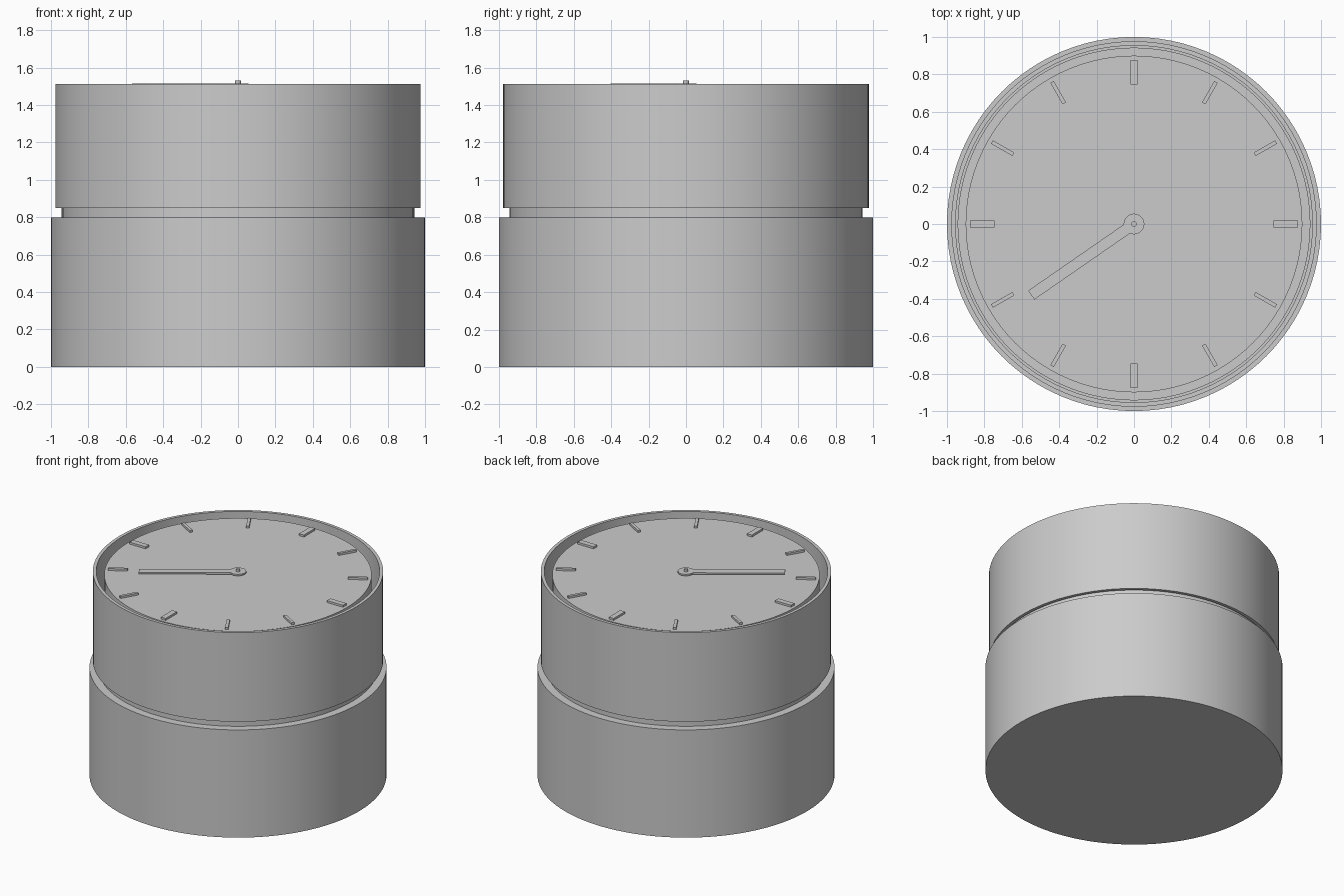
import bpy
import math

cube = bpy.data.objects.get("Cube")
if cube:
    bpy.data.objects.remove(cube, do_unlink=True)

grey = bpy.data.materials.new("plain grey")
grey.use_nodes = True
colour = (0.6, 0.6, 0.6, 1)
grey.diffuse_color = colour
grey.node_tree.nodes["Principled BSDF"].inputs["Base Color"].default_value = colour


def finish(obj, name):
    obj.name = name
    obj.data.materials.append(grey)
    return obj


def cylinder(name, radius, bottom, top, sides=96):
    bpy.ops.mesh.primitive_cylinder_add(
        vertices=sides, radius=radius, depth=top - bottom,
        location=(0, 0, (bottom + top) / 2))
    obj = finish(bpy.context.object, name)
    bpy.ops.object.shade_smooth_by_angle(angle=math.radians(30))
    return obj


def tube(name, outer, inner, bottom, top, sides=96):
    # Revolve a closed rectangular section
    section = [(outer, bottom), (outer, top), (inner, top), (inner, bottom)]
    verts, faces = [], []
    for i in range(sides):
        a = math.tau * i / sides
        verts += [(r * math.cos(a), r * math.sin(a), z) for r, z in section]
        here, after = 4 * i, 4 * ((i + 1) % sides)
        for k in range(4):
            n = (k + 1) % 4
            faces.append((here + k, after + k, after + n, here + n))
    mesh = bpy.data.meshes.new(name)
    mesh.from_pydata(verts, [], faces)
    obj = bpy.data.objects.new(name, mesh)
    bpy.context.collection.objects.link(obj)
    bpy.ops.object.select_all(action='DESELECT')
    bpy.context.view_layer.objects.active = obj
    obj.select_set(True)
    bpy.ops.object.shade_smooth_by_angle(angle=math.radians(30))
    return finish(obj, name)


def radial_bar(name, angle, start, end, width, bottom, top):
    # Box lying along a radius of the dial
    mid = (start + end) / 2
    bpy.ops.mesh.primitive_cube_add(
        size=1, rotation=(0, 0, angle),
        location=(mid * math.cos(angle), mid * math.sin(angle), (bottom + top) / 2))
    obj = finish(bpy.context.object, name)
    obj.scale = (end - start, width, top - bottom)
    return obj


# Body: lower drum, inner core showing as a groove, upper shell
cylinder("base_drum", 1.0, 0, 0.8)
cylinder("inner_core", 0.943, 0.8, 1.2)
tube("upper_shell", 0.977, 0.954, 0.85, 1.512)

# Raised dial separated from the shell by a deep gap
dial_top = 1.487
cylinder("dial", 0.9, 1.2, dial_top)

# Twelve hour marks, wider at the quarters
for hour in range(12):
    width = 0.04 if hour % 3 == 0 else 0.021
    radial_bar(f"hour_mark_{hour + 1}", math.tau * hour / 12,
               0.745, 0.877, width, dial_top, 1.502)

# Single hand on its hub and pin
hand_top = 1.515
radial_bar("hand", math.radians(214.7), 0.03, 0.668, 0.058, 1.503, hand_top)
cylinder("hand_hub", 0.056, 1.503, hand_top, 12)
cylinder("centre_pin", 0.015, dial_top, 1.53, 16)
